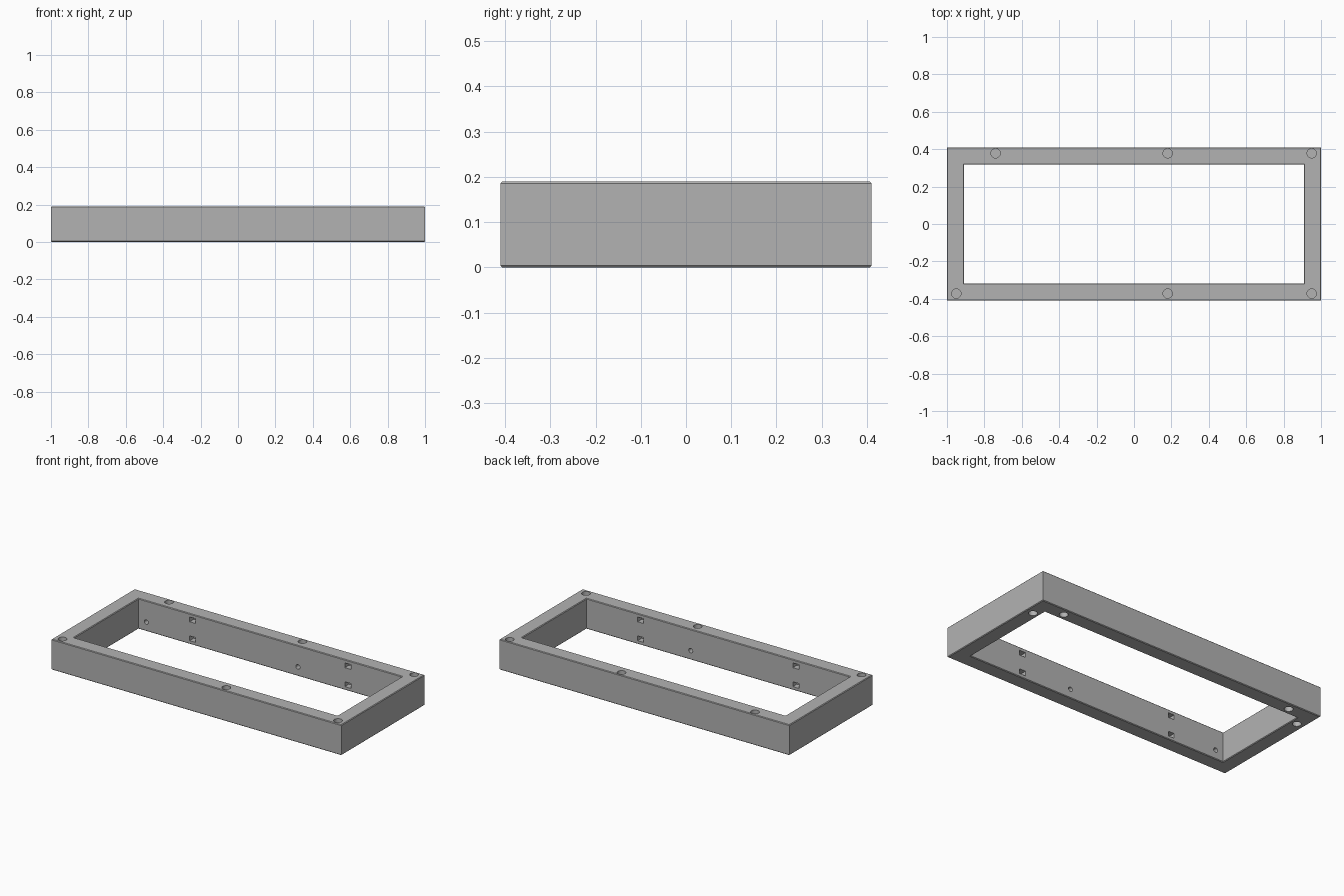
import bpy
import bmesh
from mathutils import Matrix

cube = bpy.data.objects.get("Cube")
if cube:
    bpy.data.objects.remove(cube, do_unlink=True)

LENGTH, DEPTH, HEIGHT = 1.0, 0.41, 0.19   # half length, half depth, full height
RAIL = 0.092                              # rail width
EDGE = 0.004                              # small chamfer

grey = bpy.data.materials.new("plain grey")
grey.use_nodes = True
grey.diffuse_color = (0.45, 0.45, 0.45, 1)
grey.node_tree.nodes["Principled BSDF"].inputs["Base Color"].default_value = grey.diffuse_color


def make_object(name, bm):
    bmesh.ops.recalc_face_normals(bm, faces=bm.faces)
    mesh = bpy.data.meshes.new(name)
    bm.to_mesh(mesh)
    bm.free()
    mesh.materials.append(grey)
    obj = bpy.data.objects.new(name, mesh)
    bpy.context.collection.objects.link(obj)
    return obj


# Frame: chamfered rail section carried round four mitred corners
section = [(EDGE, 0), (RAIL - EDGE, 0), (RAIL, EDGE), (RAIL, HEIGHT - EDGE),
           (RAIL - EDGE, HEIGHT), (EDGE, HEIGHT), (0, HEIGHT - EDGE), (0, EDGE)]
bm = bmesh.new()
rings = [[bm.verts.new((sx * (LENGTH - inset), sy * (DEPTH - inset), z))
          for inset, z in section]
         for sx, sy in ((-1, -1), (1, -1), (1, 1), (-1, 1))]
for i, ring in enumerate(rings):
    following = rings[(i + 1) % len(rings)]
    for j in range(len(section)):
        k = (j + 1) % len(section)
        bm.faces.new((ring[j], ring[k], following[k], following[j]))
frame = make_object("rectangular_frame", bm)

# Cutters for the blind holes
cut = bmesh.new()


def round_hole(position, radius, reach, side_on=False):
    turn = Matrix.Rotation(1.5707963, 4, "X") if side_on else Matrix()
    bmesh.ops.create_cone(cut, cap_ends=True, segments=32, radius1=radius,
                          radius2=radius, depth=2 * reach,
                          matrix=Matrix.Translation(position) @ turn)


# Pin holes in the top face
for x, y in ((-0.74, 0.378), (0.18, 0.378), (0.95, 0.378),
             (-0.95, -0.372), (0.18, -0.372), (0.95, -0.372)):
    round_hole((x, y, HEIGHT), 0.025, 0.06)

# Holes in the underside, near the back corners
for side in (-1, 1):
    round_hole((side * 0.95, 0.265, 0), 0.025, 0.06)
    round_hole((side * 0.81, 0.362, 0), 0.025, 0.06)

# Sockets and screw holes in the inner faces of the long rails
for side in (-1, 1):
    wall = side * (DEPTH - RAIL)
    for x in (-0.855, 0.19):
        round_hole((x, wall, 0.057), 0.014, 0.035, side_on=True)
    for x in (-0.535, 0.535):
        for z in (0.036, 0.154):
            size = Matrix.Diagonal((0.042, 0.08, 0.03, 1))
            bmesh.ops.create_cube(cut, size=1,
                                  matrix=Matrix.Translation((x, wall, z)) @ size)

cutter = make_object("hole_cutter", cut)
cutter.hide_render = True

# Apply the cut and discard the cutter
holes = frame.modifiers.new("holes", "BOOLEAN")
holes.operation = "DIFFERENCE"
holes.solver = "EXACT"
holes.object = cutter
for obj in bpy.context.selected_objects:
    obj.select_set(False)
bpy.context.view_layer.objects.active = frame
frame.select_set(True)
bpy.ops.object.modifier_apply(modifier=holes.name)
bpy.data.objects.remove(cutter, do_unlink=True)
bpy.ops.object.shade_smooth_by_angle()
